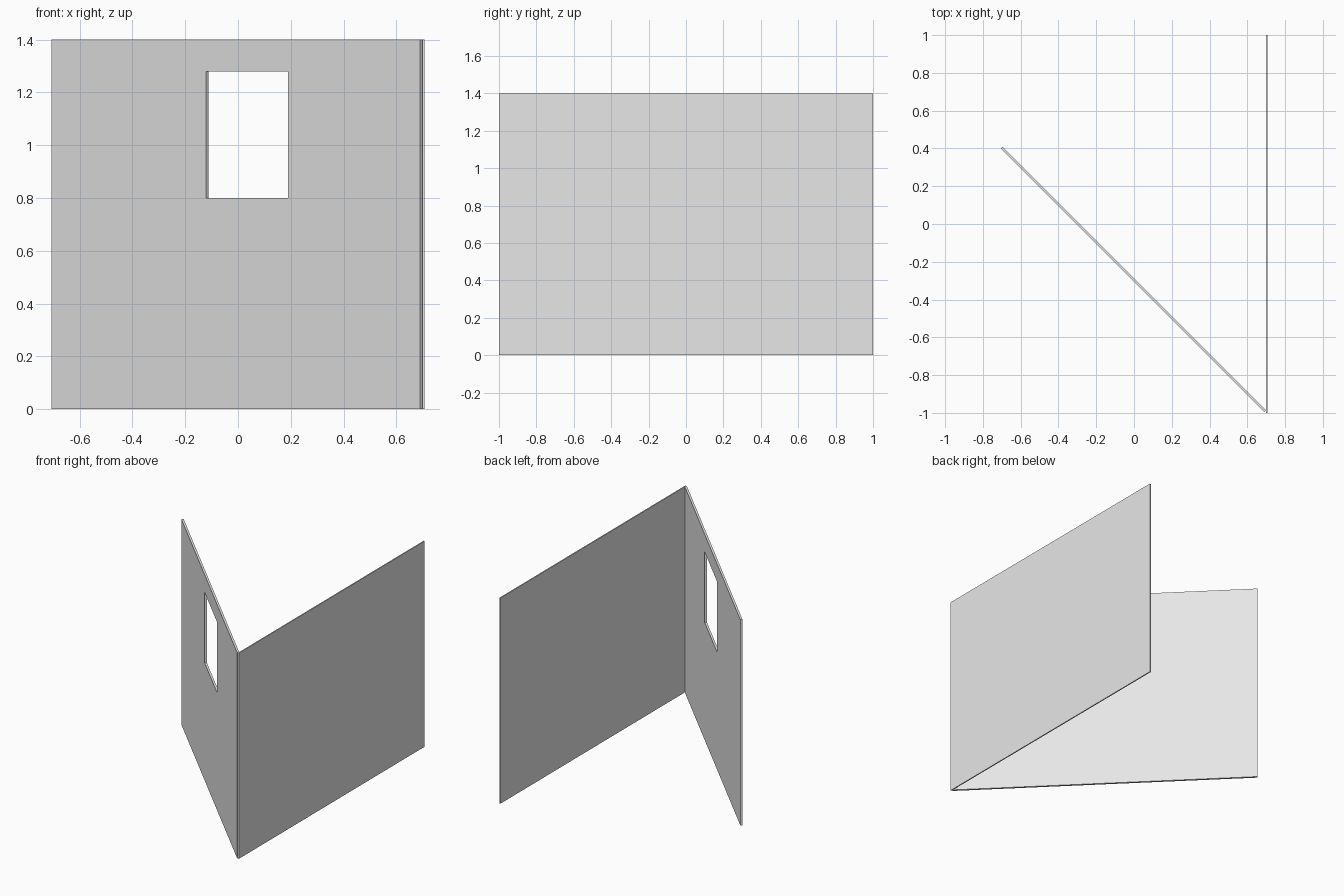
import bpy
import bmesh
from mathutils import Vector

cube = bpy.data.objects.get("Cube")
if cube:
    bpy.data.objects.remove(cube, do_unlink=True)

HEIGHT = 1.4

# Plain grey wall paint
grey = bpy.data.materials.new("wall_grey")
grey.use_nodes = True
colour = (0.8, 0.8, 0.8, 1)
grey.diffuse_color = colour
grey.node_tree.nodes["Principled BSDF"].inputs["Base Color"].default_value = colour


def wall(name, start, end, thickness, window=None):
    """Wall from start to end on the ground, thickened to the left of its run.
    window = (near, far, sill, head), measured along and up the wall."""
    start, end = Vector(start), Vector(end)
    run = end - start
    along = run.normalized()
    side = Vector((-along.y, along.x, 0)) * thickness
    us, zs = [0, run.length], [0, HEIGHT]
    if window:
        us[1:1] = window[:2]
        zs[1:1] = window[2:]

    bm = bmesh.new()
    grid = [[bm.verts.new(start + along * u + Vector((0, 0, z))) for z in zs] for u in us]
    for i in range(len(us) - 1):
        for j in range(len(zs) - 1):
            if window and i == 1 and j == 1:
                continue  # opening
            bm.faces.new((grid[i][j], grid[i + 1][j], grid[i + 1][j + 1], grid[i][j + 1]))

    # Thicken, closing the ends and the window reveal
    front = bm.faces[:]
    extruded = bmesh.ops.extrude_face_region(bm, geom=front, use_keep_orig=True)
    verts = [g for g in extruded["geom"] if isinstance(g, bmesh.types.BMVert)]
    bmesh.ops.translate(bm, vec=side, verts=verts)
    bmesh.ops.recalc_face_normals(bm, faces=bm.faces[:])
    bmesh.ops.dissolve_limit(bm, angle_limit=0.01, verts=bm.verts[:], edges=bm.edges[:])

    mesh = bpy.data.meshes.new(name)
    bm.to_mesh(mesh)
    bm.free()
    mesh.materials.append(grey)
    obj = bpy.data.objects.new(name, mesh)
    bpy.context.collection.objects.link(obj)
    return obj


# Straight side wall
wall("side_wall", (0.706, -1, 0), (0.706, 1, 0), 0.008)

# Diagonal wall with its window opening
wall("window_wall", (-0.706, 0.4, 0), (0.69, -0.996, 0), 0.014, (0.826, 1.267, 0.8, 1.28))
